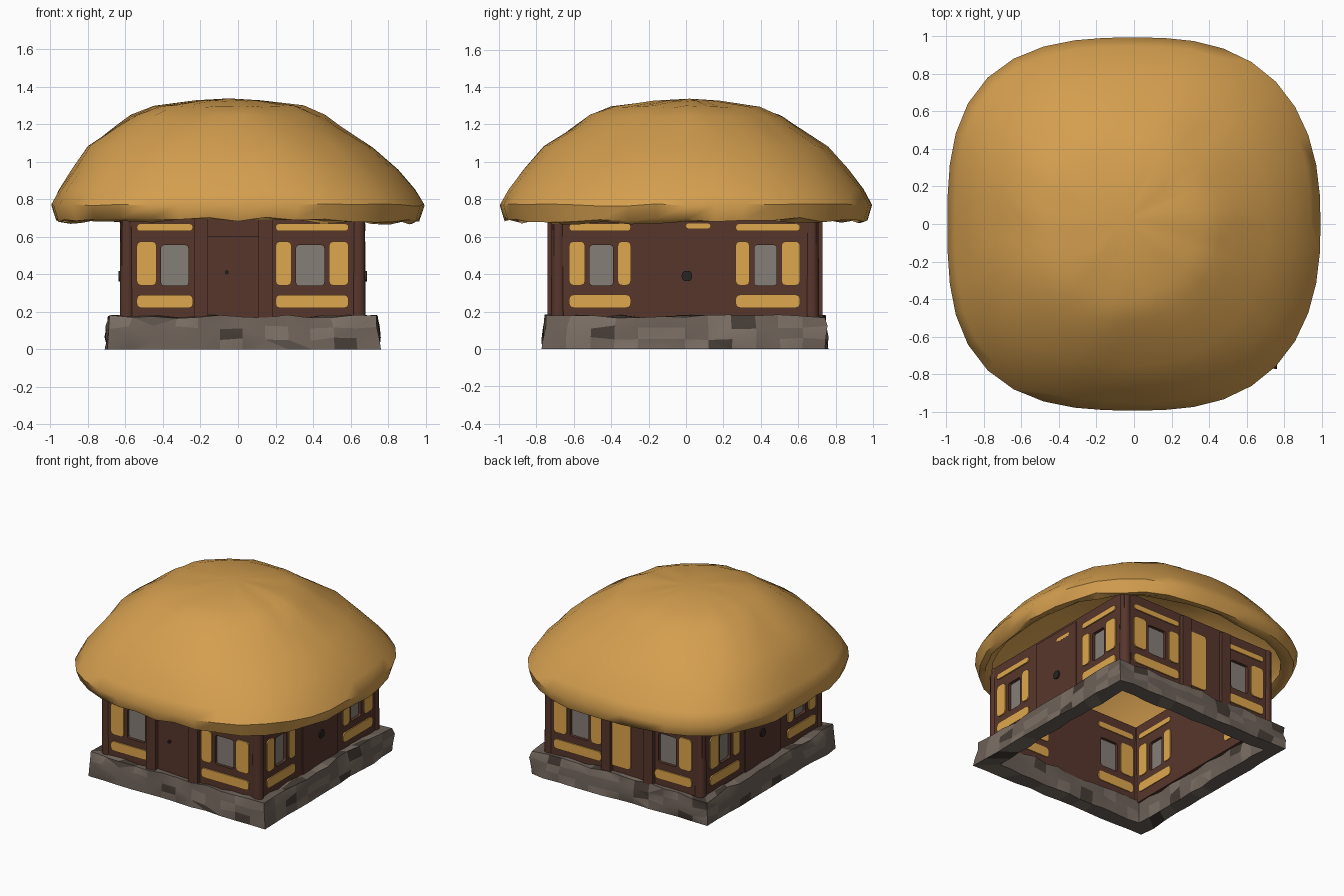
import bpy, bmesh, math, random
from mathutils import Vector

random.seed(4)
cube = bpy.data.objects.get("Cube")
if cube:
    bpy.data.objects.remove(cube, do_unlink=True)


def material(name, r, g, b):
    m = bpy.data.materials.new(name)
    m.use_nodes = True
    m.diffuse_color = (r, g, b, 1)
    node = next(n for n in m.node_tree.nodes if n.type == 'BSDF_PRINCIPLED')
    node.inputs["Base Color"].default_value = (r, g, b, 1)
    node.inputs["Roughness"].default_value = 0.9
    return m


STRAW = material("straw", 0.66, 0.345, 0.078)
PANEL = material("bright straw", 0.74, 0.39, 0.075)
WOOD = material("dark wood", 0.095, 0.037, 0.025)
STONE = material("stone", 0.15, 0.118, 0.096)
STONE_LIGHT = material("light stone", 0.2, 0.16, 0.13)
STONE_DARK = material("dark stone", 0.06, 0.045, 0.036)
GLASS = material("grey glass", 0.24, 0.21, 0.185)
IRON = material("iron", 0.02, 0.017, 0.015)


def finish(name, bm, *mats):
    bmesh.ops.recalc_face_normals(bm, faces=bm.faces)
    mesh = bpy.data.meshes.new(name)
    bm.to_mesh(mesh)
    bm.free()
    for m in mats:
        mesh.materials.append(m)
    ob = bpy.data.objects.new(name, mesh)
    bpy.context.collection.objects.link(ob)
    return ob


def smooth(ob, degrees):
    bpy.ops.object.select_all(action='DESELECT')
    ob.select_set(True)
    bpy.context.view_layer.objects.active = ob
    bpy.ops.object.shade_smooth_by_angle(angle=math.radians(degrees))


# Each wall side: u runs along the wall, d points outward from its face
SIDES = {
    "front": lambda u, d, z: Vector((u, -0.71 - d, z)),
    "back": lambda u, d, z: Vector((u, 0.70 + d, z)),
    "left": lambda u, d, z: Vector((0.67 + d, u, z)),
    "right": lambda u, d, z: Vector((-0.62 - d, u, z)),
}
THICK = 0.05


def slab(bm, side, u0, u1, z0, z1, d0, d1, radius=0):
    """Box on a wall, with optional rounded outline."""
    put = SIDES[side]
    rings = [[bm.verts.new(put(u, d, z)) for u, z in
              ((u0, z0), (u1, z0), (u1, z1), (u0, z1))] for d in (d0, d1)]
    bm.faces.new(rings[0])
    bm.faces.new(rings[1])
    for i in range(4):
        j = (i + 1) % 4
        bm.faces.new((rings[0][i], rings[0][j], rings[1][j], rings[1][i]))
    if radius:
        edges = [bm.edges.get((rings[0][i], rings[1][i])) for i in range(4)]
        bmesh.ops.bevel(bm, geom=edges, offset=radius, segments=3,
                        profile=0.5, affect='EDGES')


def bay(w0, w1, p0, p1):
    """Window span and the straw panels around it, from p0 to p1."""
    panels = [(p0, p1, 0.22, 0.29), (p0, p1, 0.63, 0.67)]
    for a, b in ((p0, w0 - 0.025), (w1 + 0.025, p1)):
        if b - a > 0.03:
            panels.append((a, b, 0.34, 0.575))
    return {"window": (w0, w1), "panels": panels}


gable = [bay(-0.41, -0.265, -0.54, -0.24), bay(0.31, 0.46, 0.2, 0.59)]
flank = [bay(-0.515, -0.39, -0.625, -0.295), bay(0.365, 0.485, 0.265, 0.61)]

for side in SIDES:
    across = side in ("front", "back")
    bays = gable if across else flank
    span = (-0.615, 0.665) if across else (-0.705, 0.695)

    # Wall with window openings
    bm = bmesh.new()
    slab(bm, side, *span, 0.15, 0.74, -THICK, 0)
    wall = finish(side + "_wall", bm, WOOD)
    bm = bmesh.new()
    for b in bays:
        slab(bm, side, *b["window"], 0.34, 0.555, -0.1, 0.05, 0.015)
    cutter = finish(side + "_window_cutter", bm)
    cutter.hide_render = True
    cutter.hide_viewport = True
    cut = wall.modifiers.new("Windows", 'BOOLEAN')
    cut.object = cutter
    cut.operation = 'DIFFERENCE'
    cut.solver = 'EXACT'

    # Panes set inside the openings
    bm = bmesh.new()
    for b in bays:
        w0, w1 = b["window"]
        slab(bm, side, w0 - 0.005, w1 + 0.005, 0.335, 0.56, -0.03, -0.022)
    finish(side + "_window_panes", bm, GLASS)

    # Straw panels on both faces of the wall
    panels = [p for b in bays for p in b["panels"]]
    if side == "back":
        panels.append((-0.04, 0.12, 0.22, 0.64))
    if not across:
        panels.append((0, 0.13, 0.645, 0.67))
    bm = bmesh.new()
    for p in panels:
        radius = min(0.024, (p[3] - p[2]) * 0.45)
        slab(bm, side, *p, 0, 0.009, radius)
        slab(bm, side, *p, -THICK - 0.006, -THICK, radius)
    finish(side + "_straw_panels", bm, PANEL)

    # Timber posts beside the middle of the gable walls, doors on the flanks
    bm = bmesh.new()
    if across:
        for u0, u1 in ((-0.235, -0.16), (0.11, 0.185)):
            slab(bm, side, u0, u1, 0.16, 0.72, 0, 0.03)
        if side == "front":
            slab(bm, side, -0.16, 0.11, 0.6, 0.7, 0, 0.012)
    else:
        slab(bm, side, -0.21, 0.2, 0.16, 0.72, 0, 0.008)
    finish(side + "_timber", bm, WOOD)

    # Door handles
    if side != "back":
        u, z, r = (-0.06, 0.41, 0.01) if side == "front" else (0.005, 0.39, 0.028)
        bm = bmesh.new()
        slab(bm, side, u - r, u + r, z - r, z + r, 0, 0.018, r * 0.8)
        finish(side + "_door_handle", bm, IRON)

# Corner posts
bm = bmesh.new()
for x in (-0.592, 0.642):
    for y in (-0.682, 0.672):
        ret = bmesh.ops.create_cone(bm, cap_ends=True, segments=10, radius1=0.04,
                                    radius2=0.036, depth=0.58)
        bmesh.ops.translate(bm, verts=ret["verts"], vec=(x, y, 0.45))
smooth(finish("corner_posts", bm, WOOD), 45)

# Rough stone footing: a square ring with an uneven surface
bm = bmesh.new()
N = 12
section = [(0, 0), (0, 0.06), (0.005, 0.12), (0.015, 0.178), (0.07, 0.178),
           (0.115, 0.17), (0.115, 0.09), (0.11, 0)]
loops = []
for k in range(4 * N):
    s, t = divmod(k, N)
    t = 2 * t / N - 1
    px, py = ((t, -1), (1, t), (-t, 1), (-1, -t))[s]
    loop = []
    for inset, z in section:
        jit = random.uniform(-0.014, 0.008)
        zz = z + random.uniform(-0.014, 0.006) if z > 0 else 0
        loop.append(bm.verts.new((0.025 + px * (0.73 - inset + jit),
                                  -0.005 + py * (0.76 - inset + jit), zz)))
    loops.append(loop)
M = len(section)
for k in range(4 * N):
    a, b = loops[k], loops[(k + 1) % (4 * N)]
    for i in range(M):
        j = (i + 1) % M
        f = bm.faces.new((a[i], b[i], b[j], a[j]))
        f.material_index = random.choices((0, 1, 2), (6, 2, 1))[0]
bmesh.ops.triangulate(bm, faces=bm.faces)
smooth(finish("stone_footing", bm, STONE, STONE_LIGHT, STONE_DARK), 25)

# Thatched roof: hollow shell of rounded-square rings, from the ragged lip up
# Ring data: radius, height, squareness, unevenness, sideways drift
rings = [(0.89, 0.705, 2.7, 0.014, 0), (0.935, 0.68, 2.7, 0.02, 0),
         (0.97, 0.69, 2.7, 0.014, 0), (0.995, 0.77, 2.7, 0.006, 0),
         (0.95, 0.85, 2.65, 0.006, -0.005), (0.87, 0.955, 2.5, 0.008, -0.015),
         (0.76, 1.08, 2.35, 0.008, -0.04), (0.6, 1.185, 2.25, 0.008, -0.055),
         (0.52, 1.245, 2.15, 0.008, -0.055), (0.4, 1.295, 2, 0.006, -0.05),
         (0.18, 1.325, 2, 0.003, -0.05)]
SEG = 40
bm = bmesh.new()
prev = None
for r, z, square, rough, drift in rings:
    ring = []
    for i in range(SEG):
        a = 2 * math.pi * i / SEG
        c, s = math.cos(a), math.sin(a)
        n = square - 0.22 * c
        k = r / (abs(c) ** n + abs(s) ** n) ** (1 / n)
        ring.append(bm.verts.new((c * k + drift, s * k,
                                  z + random.uniform(-rough, rough))))
    if prev:
        for i in range(SEG):
            j = (i + 1) % SEG
            bm.faces.new((prev[i], prev[j], ring[j], ring[i]))
    prev = ring
top = bm.verts.new((-0.05, 0.02, 1.338))
for i in range(SEG):
    bm.faces.new((prev[i], prev[(i + 1) % SEG], top))
smooth(finish("thatched_roof", bm, STRAW), 50)
